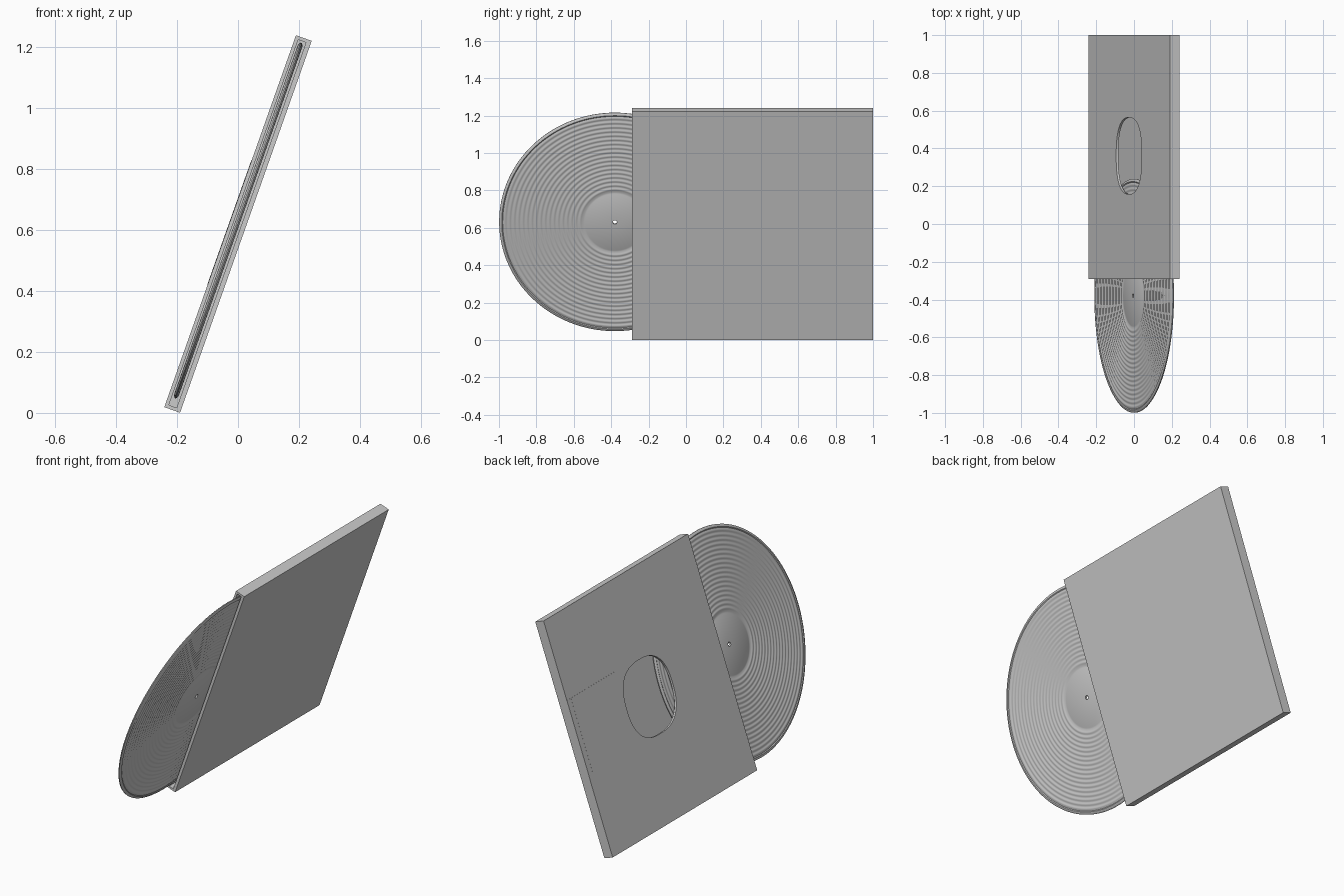
import bpy, bmesh
from math import sin, cos, pi, radians
from mathutils import Matrix, Vector

if "Cube" in bpy.data.objects:
    bpy.data.objects.remove(bpy.data.objects["Cube"])

# Local frame: X runs up the leaning sleeve, Y along it, Z out of its upper-left face
CENTRE = Vector((0, 0.355, 0.62))
LEAN = Matrix.Translation(CENTRE) @ Matrix.Rotation(radians(-70.5), 4, 'Y')
W, L, T = 1.295, 1.29, 0.055


def make(name, bm):
    bmesh.ops.recalc_face_normals(bm, faces=bm.faces)
    me = bpy.data.meshes.new(name)
    bm.to_mesh(me)
    bm.free()
    ob = bpy.data.objects.new(name, me)
    bpy.context.collection.objects.link(ob)
    ob.matrix_world = LEAN
    return ob


def box(name, size, loc):
    bm = bmesh.new()
    bmesh.ops.create_cube(bm, size=1)
    bmesh.ops.scale(bm, vec=size, verts=bm.verts)
    bmesh.ops.translate(bm, vec=loc, verts=bm.verts)
    return make(name, bm)


def prism(name, pts, z0, z1):
    bm = bmesh.new()
    face = bm.faces.new([bm.verts.new((x, y, z0)) for x, y in pts])
    ext = bmesh.ops.extrude_face_region(bm, geom=[face])
    top = [v for v in ext['geom'] if isinstance(v, bmesh.types.BMVert)]
    bmesh.ops.translate(bm, vec=(0, 0, z1 - z0), verts=top)
    return make(name, bm)


def activate(ob):
    bpy.ops.object.select_all(action='DESELECT')
    bpy.context.view_layer.objects.active = ob
    ob.select_set(True)


def cut(ob, cutter):
    mod = ob.modifiers.new('cut', 'BOOLEAN')
    mod.operation, mod.solver, mod.object = 'DIFFERENCE', 'EXACT', cutter
    cutter.hide_render = True
    activate(ob)
    bpy.ops.object.modifier_apply(modifier=mod.name)
    bpy.data.objects.remove(cutter)


# Sleeve: box with a pocket open at the front end and a rounded window
sleeve = box('sleeve', (W, L, T), (0, 0, 0))
cut(sleeve, box('pocket_cutter', (1.272, 1.4, 0.027), (0, -0.07, 0.002)))


def power(v, e):
    return abs(v) ** e * (1 if v >= 0 else -1)


window = []
for i in range(64):
    a = 2 * pi * i / 64
    window.append((-0.003 + 0.202 * power(cos(a), 0.8), 0.006 + 0.203 * power(sin(a), 0.8)))
cut(sleeve, prism('window_cutter', window, 0.002, 0.1))
bpy.ops.object.shade_smooth_by_angle(angle=radians(30))

# Tapered label on the sleeve, with its fold strip at the back edge
z = T / 2
prism('sleeve_label', [(0.212, 0.61), (0.212, 0.22), (0.152, 0.22), (-0.211, 0.61)], z - 0.001, z + 0.0012)
prism('label_fold', [(0.212, 0.645), (0.212, 0.61), (-0.211, 0.61), (-0.222, 0.645)], z - 0.001, z + 0.0008)

# Record: grooved half profile, mirrored and spun about its axis
R, LABEL, GROOVES, STEPS = 0.62, 0.155, 18, 6
half = [(0.011, 0.0065), (LABEL, 0.0065), (LABEL + 0.006, 0.004), (LABEL + 0.014, 0.004)]
start, end = 0.175, 0.6
for i in range(GROOVES * STEPS + 1):
    t = i / (GROOVES * STEPS)
    half.append((start + (end - start) * t, 0.0065 - 0.0015 * cos(2 * pi * GROOVES * t)))
half += [(0.605, 0.008), (0.612, 0.007), (R - 0.001, 0.002)]
profile = half + [(r, -h) for r, h in reversed(half)]
bm = bmesh.new()
vs = [bm.verts.new((r, 0, h)) for r, h in profile]
es = [bm.edges.new((vs[i], vs[(i + 1) % len(vs)])) for i in range(len(vs))]
bmesh.ops.spin(bm, geom=vs + es, cent=(0, 0, 0), axis=(0, 0, 1),
               angle=2 * pi, steps=128, use_merge=False)
bmesh.ops.remove_doubles(bm, verts=bm.verts, dist=1e-5)
bmesh.ops.translate(bm, vec=(0.011, -0.735, 0.003), verts=bm.verts)
record = make('record', bm)
activate(record)
bpy.ops.object.shade_smooth_by_angle(angle=radians(35))
